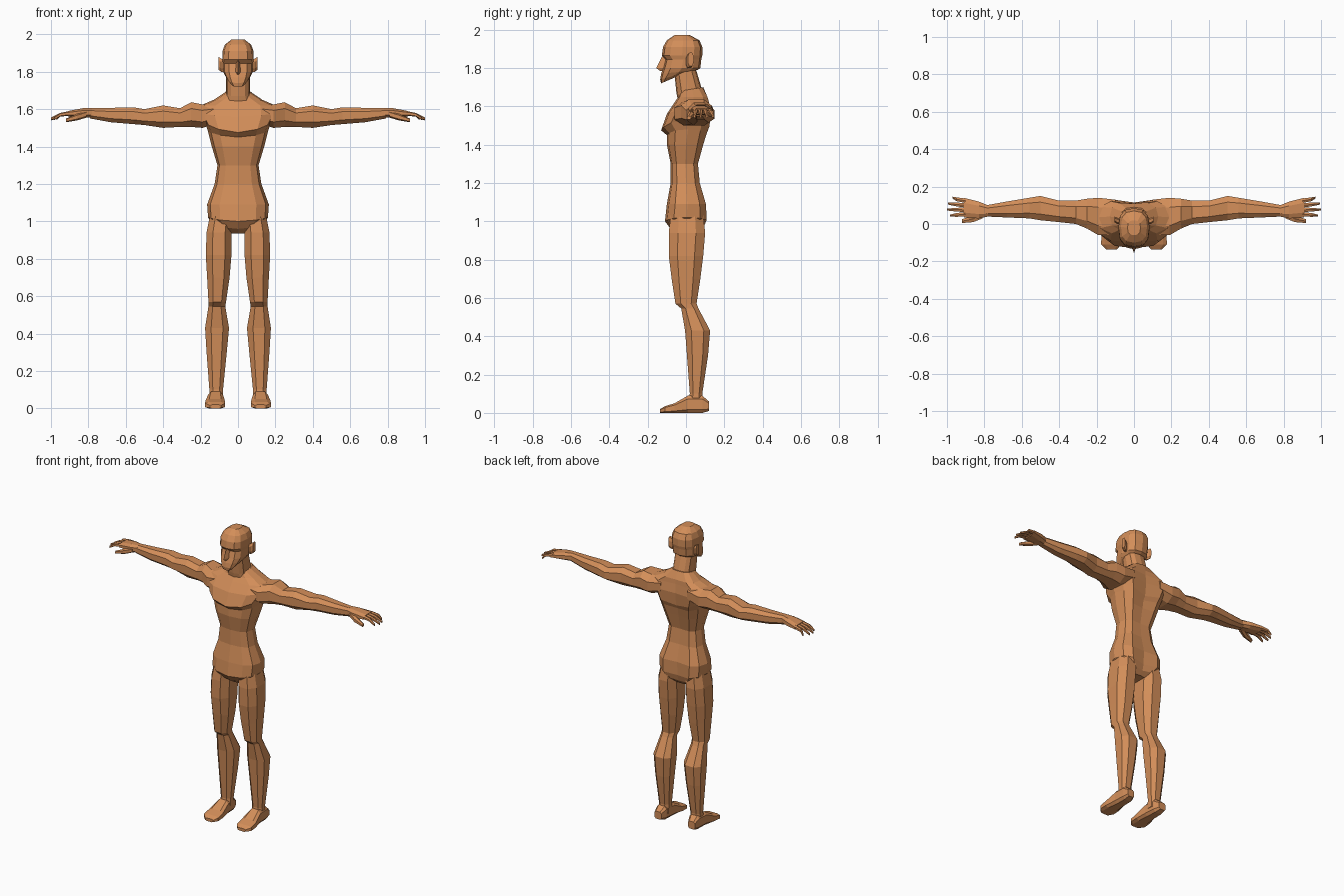
import bpy
import bmesh
import math

default_cube = bpy.data.objects.get("Cube")
if default_cube:
    bpy.data.objects.remove(default_cube, do_unlink=True)

skin = bpy.data.materials.new("tan skin")
skin.use_nodes = True
skin_colour = (.65, .27, .1, 1)
skin.diffuse_color = skin_colour
skin.node_tree.nodes["Principled BSDF"].inputs["Base Color"].default_value = skin_colour


def loft(name, rings, side=1):
    """Skin equal point rings, cap both ends, mirror in x when side is -1."""
    bm = bmesh.new()
    loops = [[bm.verts.new((x * side, y, z)) for x, y, z in ring] for ring in rings]
    for lower, upper in zip(loops, loops[1:]):
        for i in range(len(lower)):
            bm.faces.new((lower[i - 1], lower[i], upper[i], upper[i - 1]))
    bm.faces.new(loops[0])
    bm.faces.new(loops[-1])
    bmesh.ops.recalc_face_normals(bm, faces=bm.faces)
    mesh = bpy.data.meshes.new(name)
    bm.to_mesh(mesh)
    bm.free()
    mesh.materials.append(skin)
    obj = bpy.data.objects.new(name, mesh)
    bpy.context.scene.collection.objects.link(obj)


def outline(sides, power, phase):
    """Points of a squarish unit circle that reach exactly one on both axes."""
    points = []
    for i in range(sides):
        angle = math.tau * (i + phase) / sides
        c, s = math.cos(angle), math.sin(angle)
        points.append((math.copysign(abs(c) ** power, c), math.copysign(abs(s) ** power, s)))
    widest = max(u for u, v in points)
    tallest = max(v for u, v in points)
    return [(u / widest, v / tallest) for u, v in points]


def spread(bounds, t):
    """Map t from -1..1 onto a pair of bounds."""
    low, high = bounds
    return (low + high) / 2 + t * (high - low) / 2


def tube(name, sections, side=1, sides=8, power=.8):
    """Limb through sections: one coordinate is a position, the others are bounds."""
    rings = []
    for section in sections:
        along = next(axis for axis in "xyz" if not isinstance(section[axis], tuple))
        first, second = [axis for axis in "xyz" if axis != along]
        ring = []
        for u, v in outline(sides, power, phase=.5):
            place = {along: section[along],
                     first: spread(section[first], u),
                     second: spread(section[second], v)}
            ring.append((place["x"], place["y"], place["z"]))
        rings.append(ring)
    loft(name, rings, side)


def slice_at(z, half_width, front, back, lift=0, tilt=0, groove=0):
    """Symmetric body ring; lift raises the flanks, tilt the back, groove dents the spine."""
    ring = []
    for u, v in outline(sides=12, power=.75, phase=0):
        spine = groove if v > .99 else 0
        ring.append((u * half_width, spread((front, back), v) - spine,
                     z + lift * u * u + tilt * (v + 1) / 2))
    return ring


# Torso from crotch to the base of the neck
loft("torso", [
    slice_at(z=.935, half_width=.07, front=-.04, back=.06),
    slice_at(z=.96, half_width=.12, front=-.08, back=.1, lift=.02, groove=.02),
    slice_at(z=1, half_width=.16, front=-.11, back=.12, lift=.02, groove=.03),
    slice_at(z=1.09, half_width=.165, front=-.1, back=.115, groove=.02),
    slice_at(z=1.2, half_width=.125, front=-.08, back=.08, groove=.01),
    slice_at(z=1.3, half_width=.11, front=-.08, back=.07, groove=.01),
    slice_at(z=1.4, half_width=.14, front=-.1, back=.1, groove=.02),
    slice_at(z=1.45, half_width=.16, front=-.1, back=.12, lift=.03, groove=.03),
    slice_at(z=1.475, half_width=.175, front=-.13, back=.135, lift=.05, groove=.03),
    slice_at(z=1.56, half_width=.21, front=-.1, back=.145, lift=.02, groove=.03),
    slice_at(z=1.62, half_width=.2, front=-.06, back=.13, groove=.02),
    slice_at(z=1.65, half_width=.13, front=-.04, back=.12, groove=.01),
    slice_at(z=1.68, half_width=.07, front=-.03, back=.09, tilt=.02),
])

# Neck leaning forward
loft("neck", [
    slice_at(z=1.62, half_width=.08, front=-.04, back=.1, tilt=.04),
    slice_at(z=1.67, half_width=.065, front=-.05, back=.08, tilt=.03),
    slice_at(z=1.77, half_width=.065, front=-.06, back=.05, tilt=.03),
])

# Head with jaw, brow ledge and skull
loft("head", [
    slice_at(z=1.72, half_width=.035, front=-.13, back=-.06, tilt=.03),
    slice_at(z=1.74, half_width=.055, front=-.135, back=.01, tilt=.04),
    slice_at(z=1.77, half_width=.07, front=-.13, back=.06, tilt=.02),
    slice_at(z=1.8, half_width=.08, front=-.12, back=.075),
    slice_at(z=1.845, half_width=.08, front=-.108, back=.08),
    slice_at(z=1.865, half_width=.084, front=-.126, back=.085),
    slice_at(z=1.91, half_width=.083, front=-.12, back=.085),
    slice_at(z=1.945, half_width=.07, front=-.1, back=.07),
    slice_at(z=1.972, half_width=.035, front=-.06, back=.02),
])


def nose_ring(z, half_width, tip):
    return [(-half_width, -.1, z), (half_width, -.1, z), (0, tip, z)]


# Nose wedge
loft("nose", [
    nose_ring(z=1.86, half_width=.01, tip=-.125),
    nose_ring(z=1.8, half_width=.02, tip=-.155),
    nose_ring(z=1.785, half_width=.012, tip=-.135),
])

for label, side in (("left", 1), ("right", -1)):
    # Ear
    tube(label + "_ear", [
        dict(x=.07, y=(0, .02), z=(1.8, 1.86)),
        dict(x=.09, y=(0, .035), z=(1.8, 1.87)),
        dict(x=.104, y=(.01, .04), z=(1.81, 1.88)),
    ], side)

    # Leg with knee step and calf
    tube(label + "_leg", [
        dict(z=1.03, x=(.03, .15), y=(-.08, .09)),
        dict(z=.94, x=(.035, .168), y=(-.09, .1)),
        dict(z=.82, x=(.035, .172), y=(-.09, .09)),
        dict(z=.7, x=(.045, .165), y=(-.075, .075)),
        dict(z=.57, x=(.064, .158), y=(-.055, .055)),
        dict(z=.545, x=(.068, .158), y=(-.025, .065)),
        dict(z=.43, x=(.048, .176), y=(-.005, .126)),
        dict(z=.3, x=(.06, .168), y=(.005, .115)),
        dict(z=.1, x=(.08, .153), y=(.02, .085)),
        dict(z=.04, x=(.08, .155), y=(.01, .09)),
    ], side)

    # Foot from heel to toe
    tube(label + "_foot", [
        dict(y=.12, x=(.1, .15), z=(.01, .06)),
        dict(y=.085, x=(.085, .157), z=(0, .09)),
        dict(y=.01, x=(.08, .16), z=(0, .09)),
        dict(y=-.06, x=(.07, .174), z=(0, .05)),
        dict(y=-.11, x=(.07, .176), z=(0, .035)),
        dict(y=-.135, x=(.09, .15), z=(0, .02)),
    ], side, power=.55)

    # Arm from shoulder to wrist
    tube(label + "_arm", [
        dict(x=.1, y=(-.06, .13), z=(1.53, 1.63)),
        dict(x=.19, y=(-.06, .14), z=(1.5, 1.625)),
        dict(x=.25, y=(-.025, .135), z=(1.505, 1.637)),
        dict(x=.31, y=(0, .125), z=(1.505, 1.605)),
        dict(x=.4, y=(.01, .125), z=(1.5, 1.62)),
        dict(x=.5, y=(.02, .15), z=(1.515, 1.6)),
        dict(x=.56, y=(.03, .14), z=(1.52, 1.61)),
        dict(x=.68, y=(.035, .12), z=(1.53, 1.607)),
        dict(x=.79, y=(.04, .1), z=(1.55, 1.607)),
    ], side)

    # Palm
    tube(label + "_palm", [
        dict(x=.78, y=(.04, .1), z=(1.555, 1.607)),
        dict(x=.83, y=(.03, .12), z=(1.555, 1.605)),
        dict(x=.91, y=(.035, .14), z=(1.56, 1.59)),
    ], side)

    # Four fingers fanning out
    for number, reach in enumerate((.985, 1, .995, .97)):
        root = .052 + number * .024
        tip = .045 + number * .032
        middle = (root + tip) / 2
        tube(f"{label}_finger_{number + 1}", [
            dict(x=.9, y=(root - .012, root + .012), z=(1.565, 1.59)),
            dict(x=.95, y=(middle - .01, middle + .01), z=(1.56, 1.58)),
            dict(x=reach, y=(tip - .005, tip + .005), z=(1.54, 1.555)),
        ], side, sides=6)

    # Thumb
    tube(label + "_thumb", [
        dict(x=.81, y=(.03, .07), z=(1.555, 1.59)),
        dict(x=.86, y=(.01, .045), z=(1.54, 1.575)),
        dict(x=.92, y=(.005, .025), z=(1.53, 1.55)),
    ], side, sides=6)
